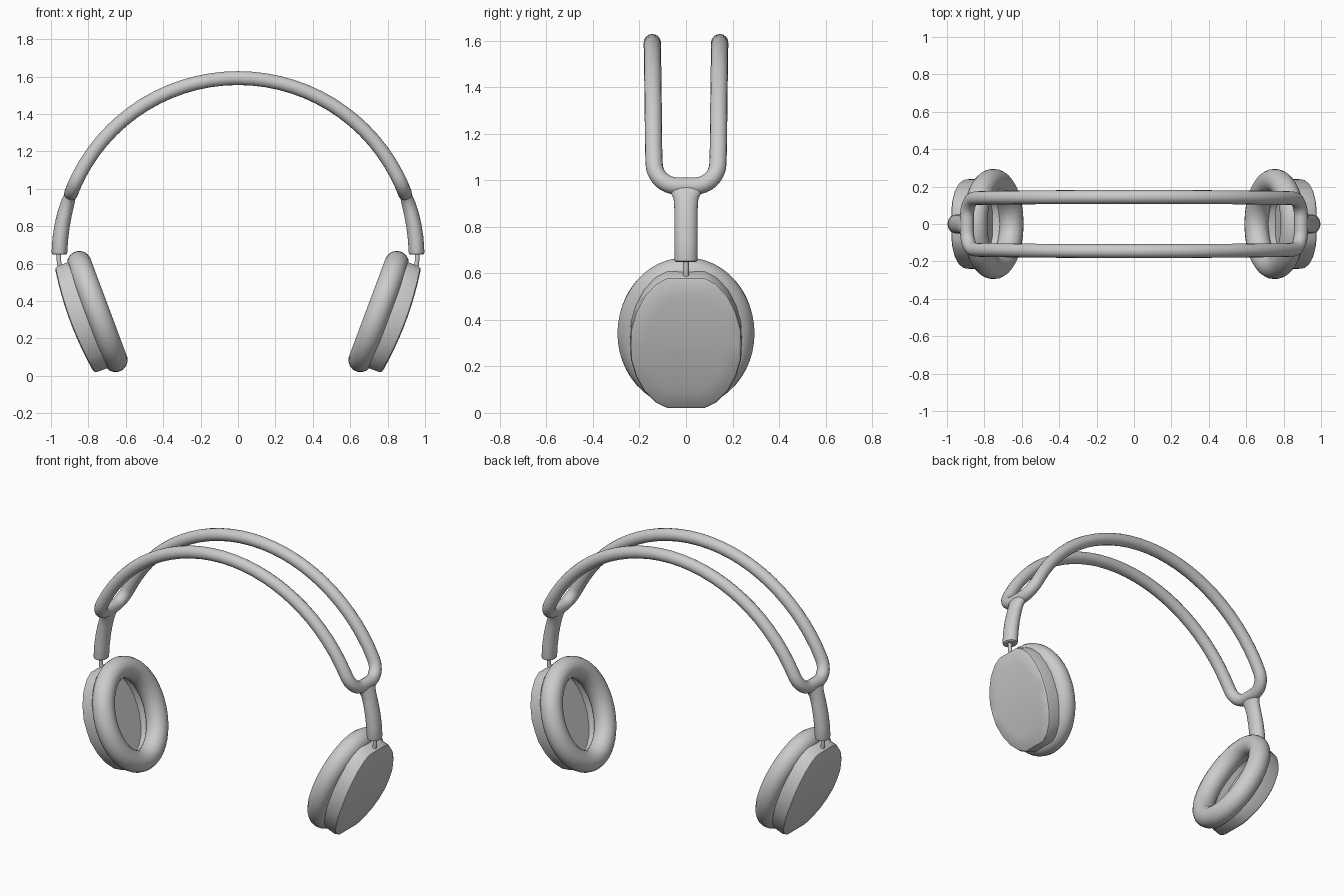
import bpy
import bmesh
from math import sin, cos, pi, radians
from mathutils import Vector

if "Cube" in bpy.data.objects:
    bpy.data.objects.remove(bpy.data.objects["Cube"])

ARC_R, ARC_Z = 0.955, 0.637      # headband arc in the xz plane
TILT = radians(20.5)             # lean of the ear cups
EAR_X, EAR_Z = 0.752, 0.344      # centre of the ear pad


def activate(obj):
    bpy.ops.object.select_all(action='DESELECT')
    obj.select_set(True)
    bpy.context.view_layer.objects.active = obj


def tube(name, points, radius, cyclic=False):
    """Round tube along a list of points."""
    curve = bpy.data.curves.new(name, 'CURVE')
    curve.dimensions = '3D'
    curve.bevel_depth = radius
    curve.bevel_resolution = 6
    curve.use_fill_caps = True
    spline = curve.splines.new('POLY')
    spline.points.add(len(points) - 1)
    for p, co in zip(spline.points, points):
        p.co = (*co, 1)
    spline.use_cyclic_u = cyclic
    obj = bpy.data.objects.new(name, curve)
    bpy.context.collection.objects.link(obj)
    activate(obj)
    bpy.ops.object.convert(target='MESH')
    bpy.ops.object.shade_smooth_by_angle(angle=radians(50))


def loft(name, rings):
    """Skin a series of equal rings and cap both ends."""
    bm = bmesh.new()
    loops = [[bm.verts.new(co) for co in ring] for ring in rings]
    for a, b in zip(loops, loops[1:]):
        for i in range(len(a)):
            j = (i + 1) % len(a)
            bm.faces.new((a[i], a[j], b[j], b[i]))
    bm.faces.new(loops[0])
    bm.faces.new(loops[-1])
    bmesh.ops.recalc_face_normals(bm, faces=bm.faces)
    mesh = bpy.data.meshes.new(name)
    bm.to_mesh(mesh)
    bm.free()
    obj = bpy.data.objects.new(name, mesh)
    bpy.context.collection.objects.link(obj)
    activate(obj)
    bpy.ops.object.shade_smooth_by_angle(angle=radians(30))


def on_arc(phi, y, r=ARC_R):
    return Vector((r * cos(phi), y, ARC_Z + r * sin(phi)))


def on_ear(side, u, y, n):
    """u runs up the cup, n points outward from the head."""
    return Vector((side * (EAR_X + u * sin(TILT) + n * cos(TILT)), y,
                   EAR_Z + u * cos(TILT) - n * sin(TILT)))


# Headband: one closed loop with rounded ends, wrapped on the arc
corner = [(0.472 - 0.11 * cos(a), 0.037 + 0.1 * sin(a))
          for a in (i * pi / 16 for i in range(9))]
steps = 28
rail = [(p, 0.137 + 0.008 * sin(p) ** 2)
        for p in (0.472 + (pi - 0.944) * i / steps for i in range(1, steps))]
half = corner + rail + [(pi - p, y) for p, y in reversed(corner)]
loop = half + [(p, -y) for p, y in reversed(half)]
tube("headband_loop", [on_arc(p, y) for p, y in loop], 0.037, cyclic=True)

# Cup outline: one quarter, mirrored to the full closed shape
quarter = [(0.24, 0.0), (0.237, 0.07), (0.215, 0.15),
           (0.18, 0.22), (0.13, 0.275), (0.08, 0.302)]
upper = quarter + [(-y, u) for y, u in reversed(quarter)]
outline = upper + [(y, -u) for y, u in reversed(upper[1:-1])]

# Cup sections: scale, depth, amount of dome
cup_sections = [(0.8, 0.095, 0), (0.8, 0.045, 0), (0.96, 0.045, 0), (1, 0.055, 0),
                (1, 0.115, 0.8), (0.985, 0.125, 1), (0.95, 0.13, 1),
                (0.7, 0.13, 1), (0.4, 0.13, 1), (0.1, 0.13, 1)]

# Stem sections: arc angle, half thickness, half width
stem_sections = [(0.012, 0.034, 0.042), (0.016, 0.04, 0.048), (0.026, 0.042, 0.05),
                 (0.1, 0.042, 0.05), (0.18, 0.041, 0.05), (0.25, 0.039, 0.05),
                 (0.3, 0.037, 0.053), (0.33, 0.034, 0.066), (0.36, 0.028, 0.085)]

for side, label in ((1, "left"), (-1, "right")):
    flip = Vector((side, 1, 1))

    # Stem flaring into the headband fork
    rings = []
    for phi, thick, wide in stem_sections:
        rings.append([on_arc(phi, wide * sin(a), ARC_R + thick * cos(a)) * flip
                      for a in (i * pi / 12 for i in range(24))])
    loft(label + "_stem", rings)

    # Thin pin joining stem and cup
    pin = [(0.957, 0, 0.68), (0.958, 0, 0.62), (0.955, 0, 0.595), (0.942, 0, 0.55)]
    tube(label + "_pin", [Vector(p) * flip for p in pin], 0.012)

    # Hollow cup with a slightly domed outer face
    rings = []
    for scale, depth, dome in cup_sections:
        rings.append([on_ear(side, u * scale, y * scale,
                             depth + 0.025 * dome * (1 - (u * scale / 0.302) ** 2))
                      for y, u in outline])
    loft(label + "_cup", rings)

    # Oval cushion
    ring = [on_ear(side, 0.277 * sin(a), 0.23 * cos(a), 0)
            for a in (i * pi / 24 for i in range(48))]
    tube(label + "_ear_pad", ring, 0.065, cyclic=True)
